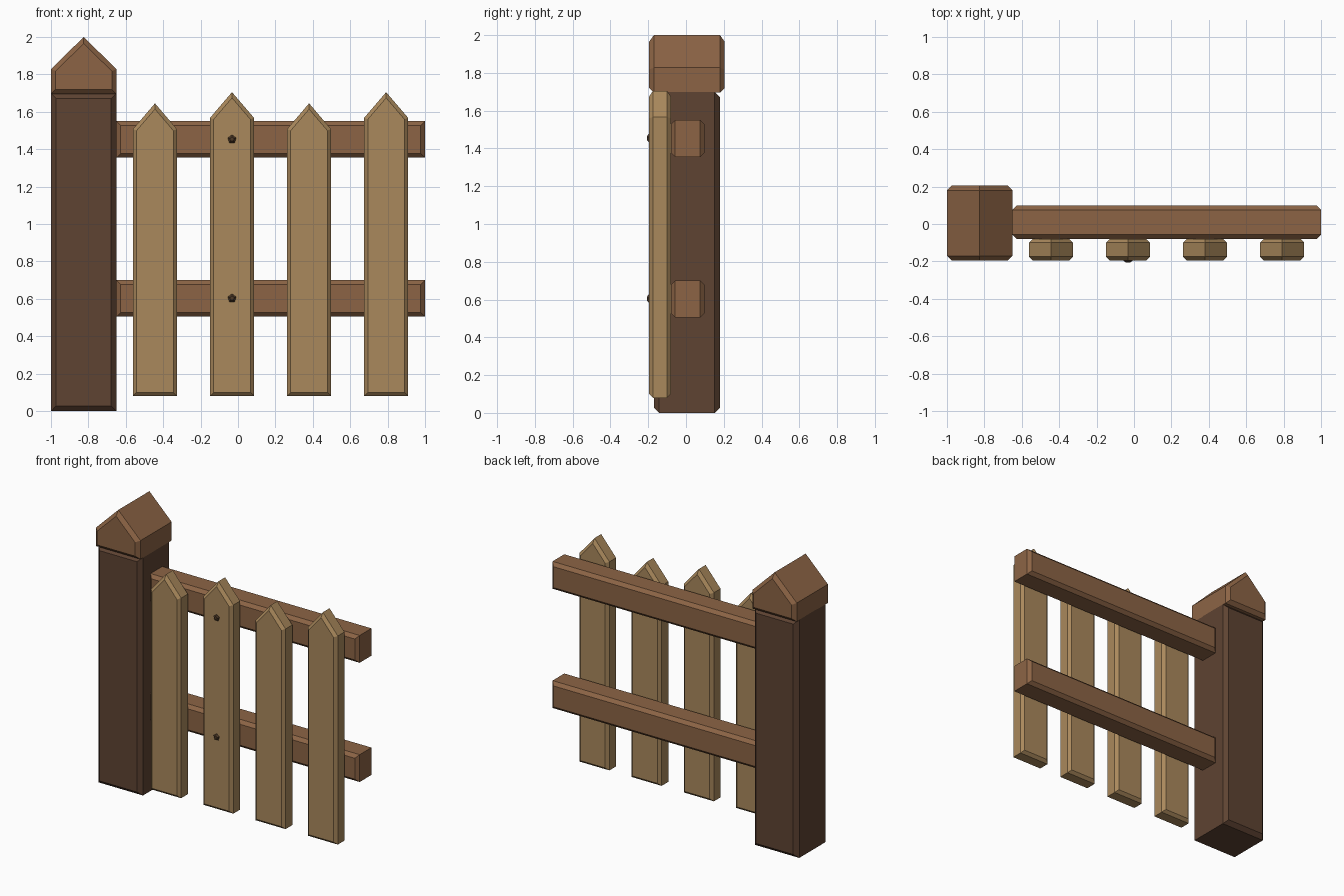
import bpy, math
from mathutils import Vector

if "Cube" in bpy.data.objects:
    bpy.data.objects.remove(bpy.data.objects["Cube"])


def material(name, rgb):
    lin = [((c / 255 + 0.055) / 1.055) ** 2.4 for c in rgb]
    m = bpy.data.materials.new(name)
    m.diffuse_color = (*lin, 1)
    m.use_nodes = True
    m.node_tree.nodes["Principled BSDF"].inputs["Base Color"].default_value = m.diffuse_color
    return m


DARK = material("dark wood", (94, 67, 50))
BROWN = material("brown wood", (140, 100, 69))
TAN = material("tan wood", (170, 137, 92))
IRON = material("dark nail", (76, 56, 38))


def inset(points, d):
    # Offset a counter-clockwise convex outline inwards by d
    pts = [Vector(p) for p in points]
    out = []
    for i, p in enumerate(pts):
        a = (p - pts[i - 1]).normalized()
        b = (pts[(i + 1) % len(pts)] - p).normalized()
        na, nb = Vector((-a.y, a.x)), Vector((-b.y, b.x))
        out.append(p + (na + nb) * d / (1 + na.dot(nb)))
    return out


def board(name, outline, y0, y1, c, mat):
    # Slab with an x-z outline, chamfered around its front and back faces
    small = inset(outline, c)
    rings = [(small, y0), (outline, y0 + c), (outline, y1 - c), (small, y1)]
    verts = [(p[0], y, p[1]) for ring, y in rings for p in ring]
    n = len(outline)
    faces = [tuple(range(n)), tuple(reversed(range(3 * n, 4 * n)))]
    for r in range(3):
        for i in range(n):
            j = (i + 1) % n
            faces.append((r * n + j, r * n + i, (r + 1) * n + i, (r + 1) * n + j))
    me = bpy.data.meshes.new(name)
    me.from_pydata(verts, [], faces)
    me.materials.append(mat)
    ob = bpy.data.objects.new(name, me)
    bpy.context.collection.objects.link(ob)
    return ob


def rect(x0, x1, z0, z1):
    return [(x0, z0), (x1, z0), (x1, z1), (x0, z1)]


def pointed(x0, x1, z0, shoulder, peak):
    return [(x0, z0), (x1, z0), (x1, shoulder), ((x0 + x1) / 2, peak), (x0, shoulder)]


# Post and its gabled cap
board("post", rect(-1, -0.65, 0, 1.698), -0.17, 0.18, 0.028, DARK)
board("post_cap", pointed(-1, -0.65, 1.695, 1.828, 2.0), -0.195, 0.205, 0.025, BROWN)

# Rails
for name, z in (("lower_rail", 0.505), ("upper_rail", 1.355)):
    board(name, rect(-0.65, 1, z, z + 0.195), -0.08, 0.098, 0.023, BROWN)

# Pickets, alternating in height
for i in range(4):
    x = -0.444 + i * 0.412
    peak = 1.705 if i % 2 else 1.645
    board(f"picket_{i + 1}", pointed(x - 0.118, x + 0.118, 0.08, peak - 0.138, peak),
          -0.195, -0.08, 0.02, TAN)

# Five-sided nail heads on the second picket
for name, z in (("lower_nail", 0.603), ("upper_nail", 1.453)):
    ring = [(-0.032 + 0.024 * math.cos(math.radians(90 + 72 * k)),
             z + 0.024 * math.sin(math.radians(90 + 72 * k))) for k in range(5)]
    board(name, ring, -0.206, -0.18, 0.009, IRON)
